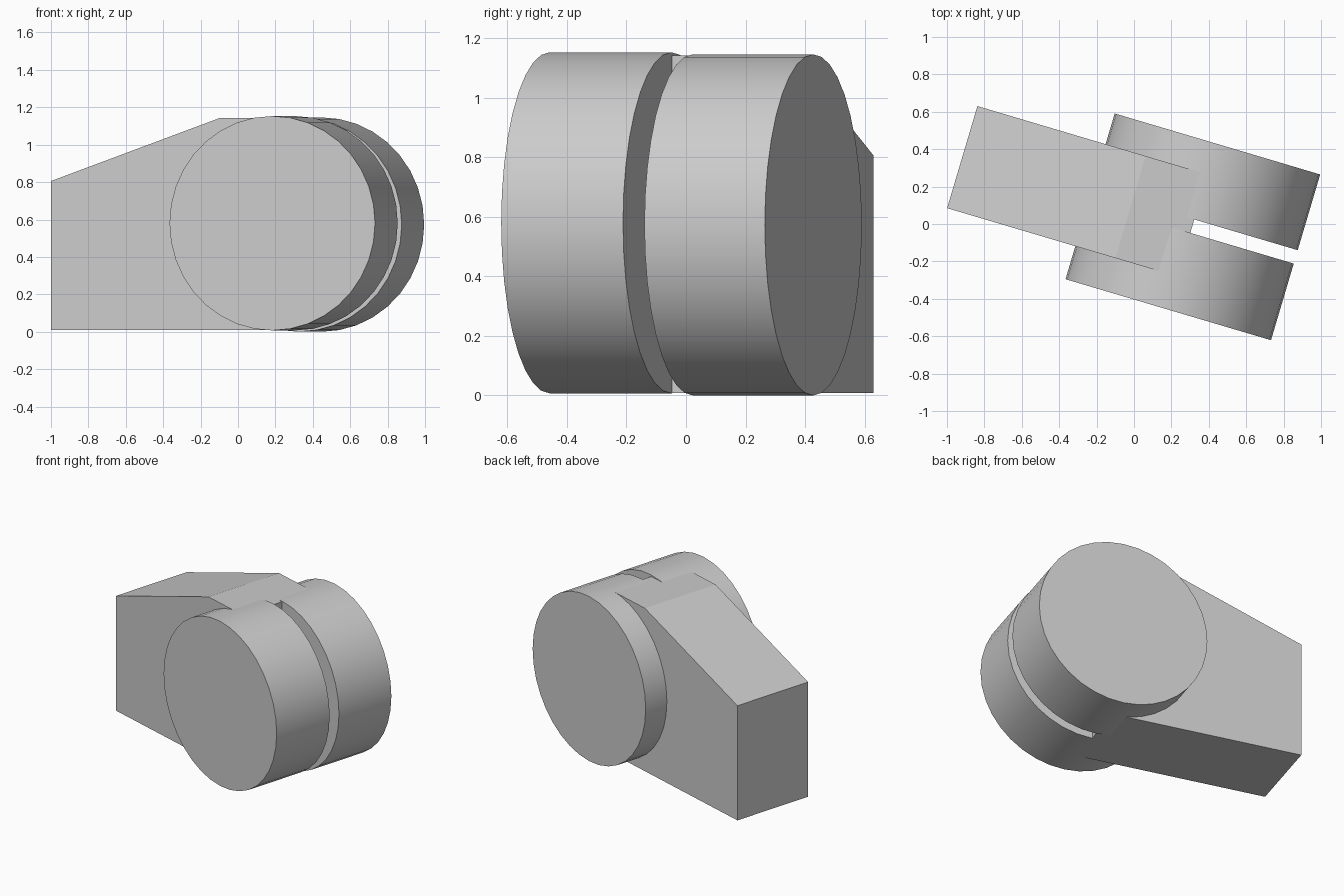
import bpy, bmesh, math
from mathutils import Matrix

cube = bpy.data.objects.get("Cube")
if cube:
    bpy.data.objects.remove(cube, do_unlink=True)

grey = bpy.data.materials.new("light grey")
grey.use_nodes = True
COLOUR = (0.6, 0.6, 0.6, 1)
grey.diffuse_color = COLOUR
grey.node_tree.nodes["Principled BSDF"].inputs["Base Color"].default_value = COLOUR

# The whole assembly is turned slightly about the vertical axis
TURN = Matrix.Rotation(math.radians(-16.53), 4, 'Z')
AXLE_X, RADIUS = 0.306, 0.573


def extrude_profile(name, points, y0, y1):
    """Extrude an (x, z) outline from y0 to y1, then turn it into place."""
    bm = bmesh.new()
    face = bm.faces.new([bm.verts.new((x, y0, z)) for x, z in points])
    side = bmesh.ops.extrude_face_region(bm, geom=[face])["geom"]
    moved = [g for g in side if isinstance(g, bmesh.types.BMVert)]
    bmesh.ops.translate(bm, verts=moved, vec=(0, y1 - y0, 0))
    bmesh.ops.recalc_face_normals(bm, faces=bm.faces)
    bmesh.ops.transform(bm, matrix=TURN, verts=bm.verts)
    mesh = bpy.data.meshes.new(name)
    bm.to_mesh(mesh)
    bm.free()
    mesh.materials.append(grey)
    obj = bpy.data.objects.new(name, mesh)
    bpy.context.collection.objects.link(obj)
    return obj


def drum(name, z, y0, y1, sides=36):
    """Disc lying on its side, smooth round the rim."""
    angles = [math.tau * i / sides for i in range(sides)]
    ring = [(AXLE_X + RADIUS * math.sin(a), z + RADIUS * math.cos(a)) for a in angles]
    obj = extrude_profile(name, ring, y0, y1)
    bpy.ops.object.select_all(action='DESELECT')
    obj.select_set(True)
    bpy.context.view_layer.objects.active = obj
    bpy.ops.object.shade_smooth_by_angle(angle=math.radians(30))


# Two drums with a narrow slot between them
drum("front_drum", 0.580, -0.387, 0.040)
drum("rear_drum", 0.573, 0.115, 0.537)

# Block with a sloped top, ending at the drum axle
outline = [(-0.982, 0.008), (0.302, 0.008), (0.302, 1.142), (-0.044, 1.142), (-0.982, 0.806)]
extrude_profile("sloped_block", outline, -0.203, 0.366)
